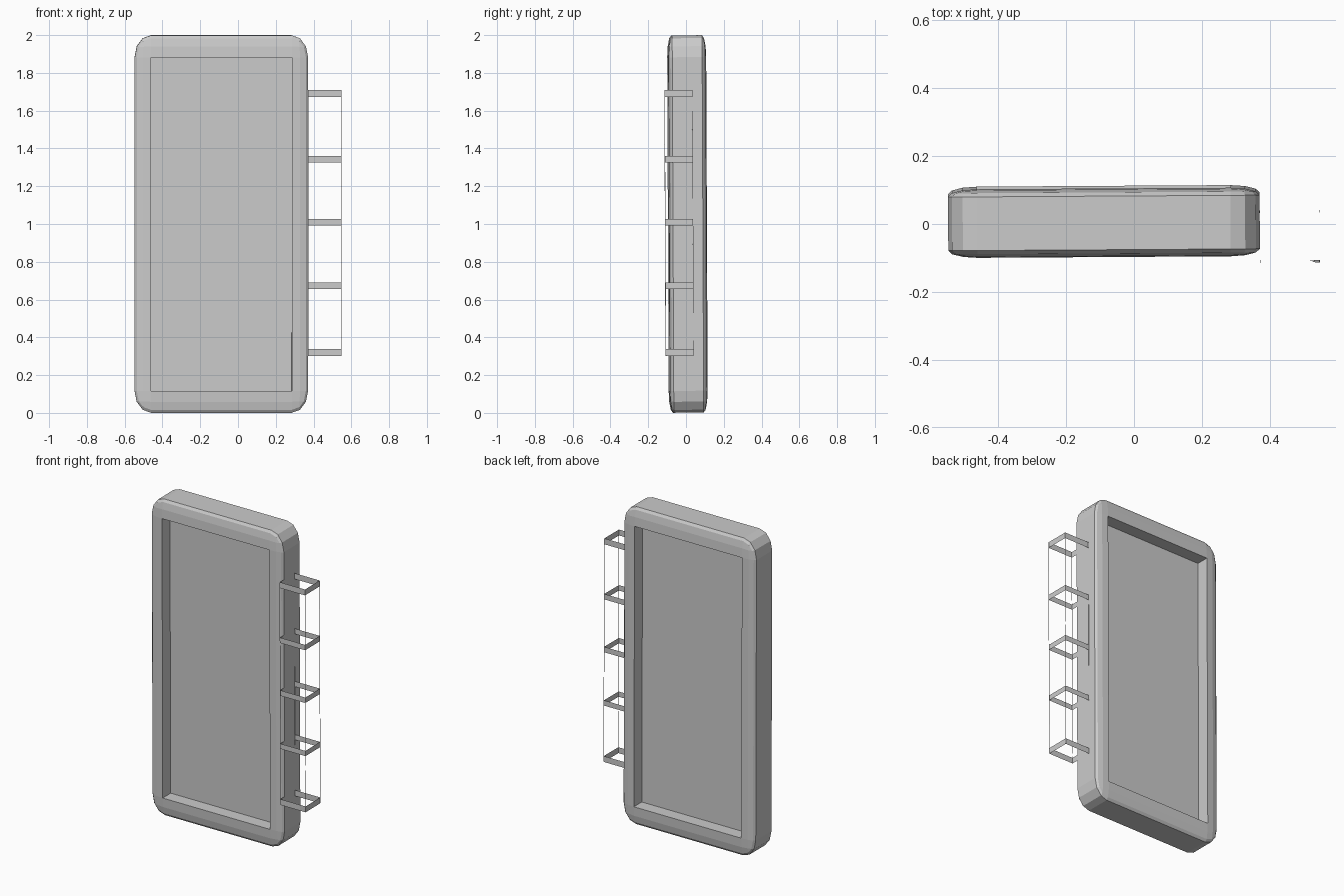
import bpy, bmesh, math
from mathutils import Matrix, Vector

if "Cube" in bpy.data.objects:
    bpy.data.objects.remove(bpy.data.objects["Cube"])

# slight lean shared by all parts, about the middle of the slab
PIVOT = Matrix.Translation((0, 0, 1))
LEAN = (PIVOT @ Matrix.Rotation(math.radians(0.35), 4, 'Z')
        @ Matrix.Rotation(math.radians(0.25), 4, 'X') @ PIVOT.inverted())


def finish(bm, name):
    bm.transform(LEAN)
    me = bpy.data.meshes.new(name)
    bm.to_mesh(me)
    bm.free()
    ob = bpy.data.objects.new(name, me)
    bpy.context.collection.objects.link(ob)
    return ob


# slab: cube bevelled, then scaled so the rounding is elliptical
size = Vector((0.918, 0.202, 1.998))
rad = Vector((0.086, 0.022, 0.116))
bm = bmesh.new()
bmesh.ops.create_cube(bm, size=1)
bmesh.ops.scale(bm, verts=bm.verts, vec=[size[i] / rad[i] for i in range(3)])
bmesh.ops.bevel(bm, geom=bm.edges[:], offset=1, offset_type='OFFSET',
                segments=3, profile=0.5, affect='EDGES')
bmesh.ops.scale(bm, verts=bm.verts, vec=rad)
bmesh.ops.translate(bm, verts=bm.verts, vec=(-0.0885, 0.008, 1))

# recessed panels on front and back
bm.normal_update()
panels = [f for f in bm.faces if abs(f.normal.y) > 0.99 and f.calc_area() > 0.5]
for f in panels:
    n = f.normal.copy()
    new = bmesh.ops.extrude_discrete_faces(bm, faces=[f])['faces'][0]
    bmesh.ops.translate(bm, verts=new.verts, vec=-n * 0.08)
finish(bm, "slab_body")

# side rack: open rectangular bands joined by thin corner wires
X0, X1, Y0, Y1 = 0.371, 0.546, -0.113, 0.034
corners = [(X0, Y0), (X1, Y0), (X1, Y1), (X0, Y1)]

for i, (z0, z1) in enumerate([(0.302, 0.339), (0.657, 0.69), (0.993, 1.027),
                              (1.326, 1.36), (1.673, 1.71)]):
    bm = bmesh.new()
    lo = [bm.verts.new((x, y, z0)) for x, y in corners]
    hi = [bm.verts.new((x, y, z1)) for x, y in corners]
    for k in range(4):
        j = (k + 1) % 4
        bm.faces.new((lo[k], lo[j], hi[j], hi[k]))
    finish(bm, f"rack_band_{i + 1}")

bm = bmesh.new()
for x, y in corners:
    m = Matrix.Translation((x, y, 1.006)) @ Matrix.Diagonal((0.002, 0.002, 1.4, 1))
    bmesh.ops.create_cube(bm, size=1, matrix=m)
finish(bm, "rack_posts")
